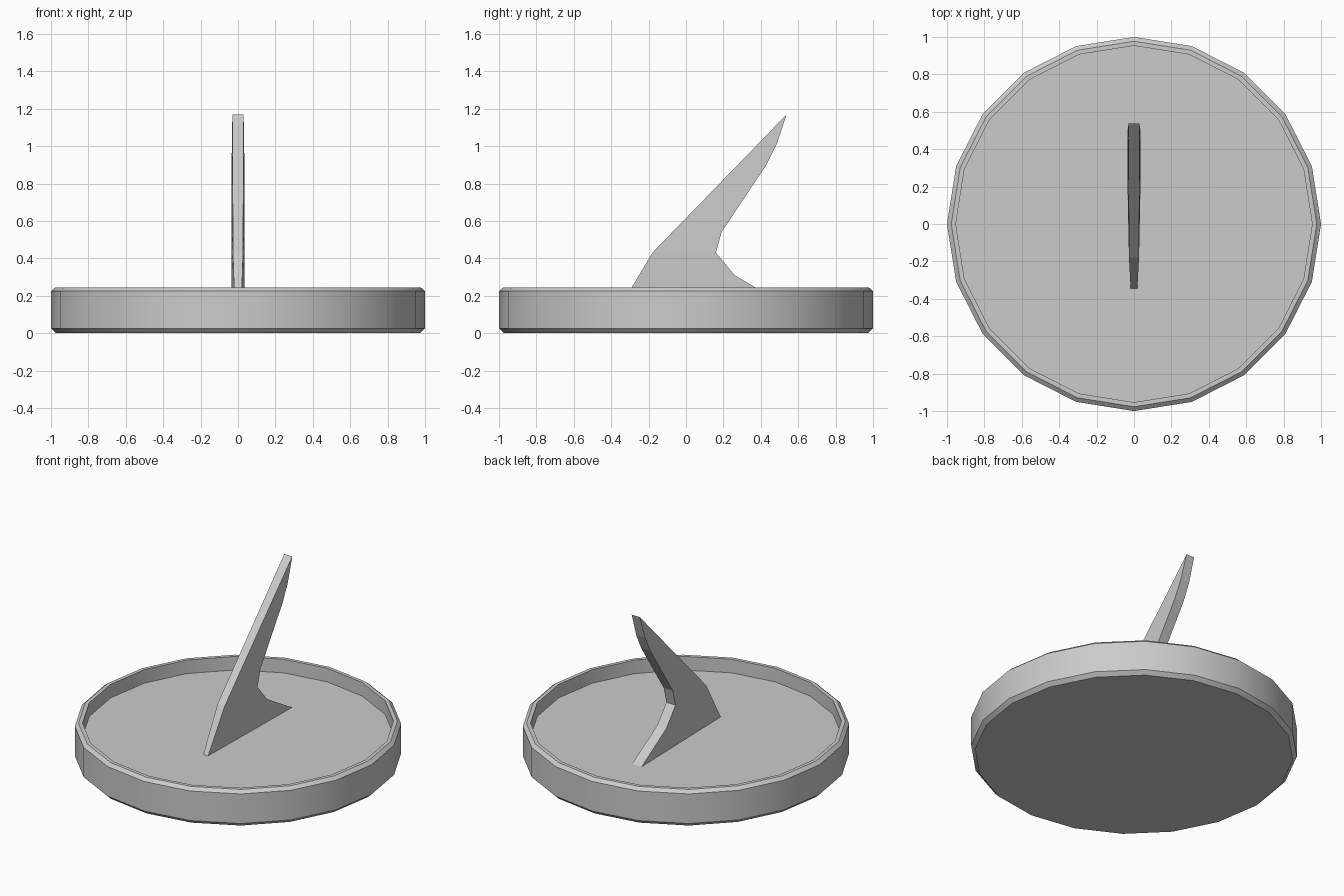
import bpy, bmesh, math

if "Cube" in bpy.data.objects:
    bpy.data.objects.remove(bpy.data.objects["Cube"])

SIDES = 20


def finish(name, bm):
    bmesh.ops.recalc_face_normals(bm, faces=bm.faces)
    mesh = bpy.data.meshes.new(name)
    bm.to_mesh(mesh)
    bm.free()
    obj = bpy.data.objects.new(name, mesh)
    bpy.context.collection.objects.link(obj)
    return obj


# Dial base: chamfered disc with a raised rim, from a revolved (radius, z) profile
profile = [(0.975, 0), (1, 0.025), (1, 0.225), (0.977, 0.245),
           (0.953, 0.245), (0.953, 0.153)]
bm = bmesh.new()
rings = [[bm.verts.new((r * math.cos(2 * math.pi * i / SIDES),
                        r * math.sin(2 * math.pi * i / SIDES), z))
          for i in range(SIDES)] for r, z in profile]
for a, b in zip(rings, rings[1:]):
    for i in range(SIDES):
        j = (i + 1) % SIDES
        bm.faces.new((a[i], a[j], b[j], b[i]))
bm.faces.new(rings[0][::-1])
bm.faces.new(rings[-1])
base = finish("dial_base", bm)
bpy.context.view_layer.objects.active = base
base.select_set(True)
bpy.ops.object.shade_smooth_by_angle(angle=math.radians(30))
base.select_set(False)

# Gnomon: slanted blade outline as (y, z, half thickness), thinner at the foot
outline = [(-0.345, 0.153, 0.018), (0.525, 0.153, 0.036), (0.26, 0.31, 0.035),
           (0.16, 0.43, 0.034), (0.19, 0.54, 0.034), (0.43, 0.90, 0.034),
           (0.485, 1.01, 0.033), (0.537, 1.168, 0.030), (-0.178, 0.432, 0.027)]
bm = bmesh.new()
left = [bm.verts.new((-w, y, z)) for y, z, w in outline]
right = [bm.verts.new((w, y, z)) for y, z, w in outline]
n = len(outline)
for i in range(n):
    j = (i + 1) % n
    bm.faces.new((left[i], left[j], right[j], right[i]))
for side in (left, right):
    bm.faces.new([side[k] for k in (0, 1, 2, 3, 8)])
    bm.faces.new(side[3:])
finish("gnomon", bm)
